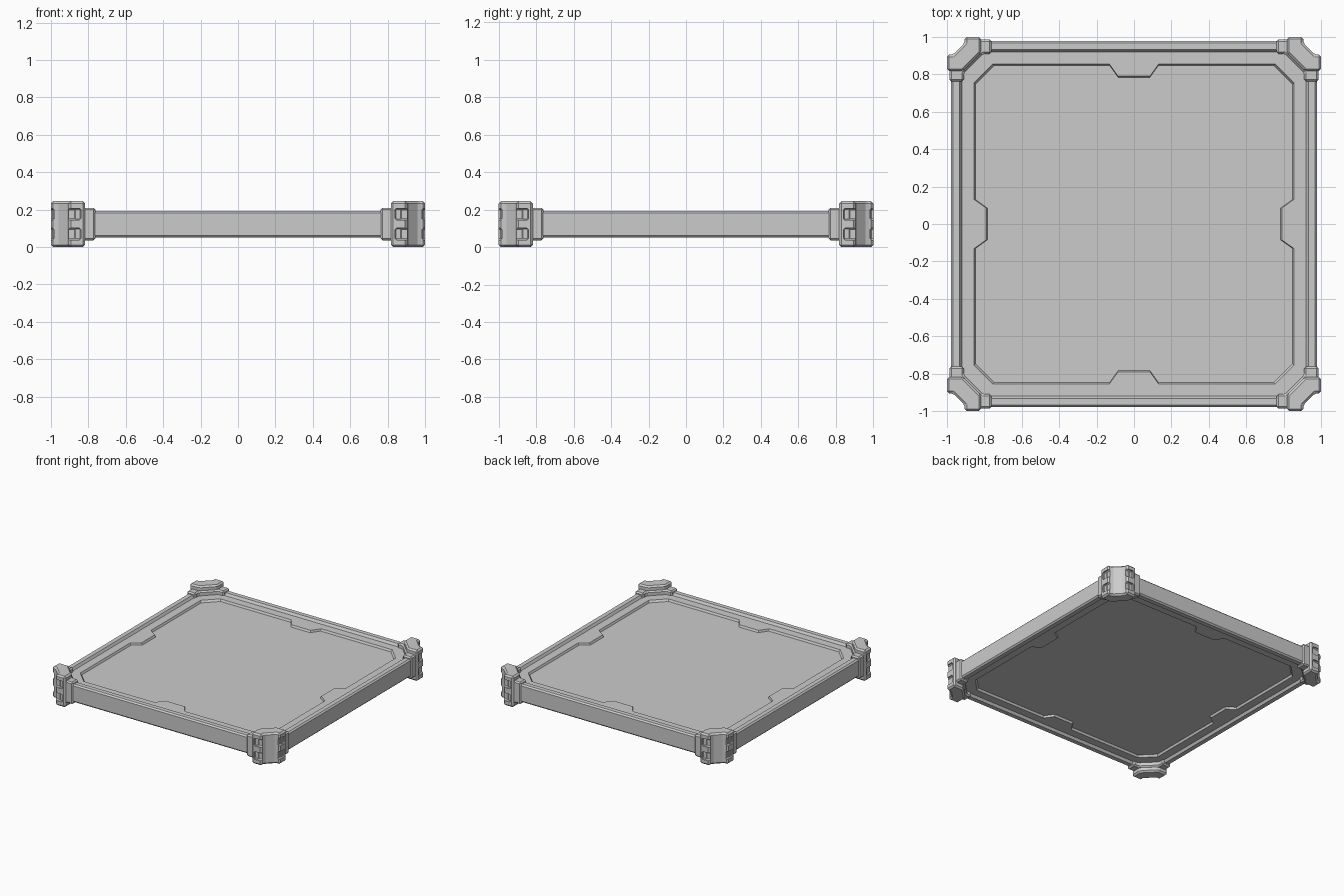
import bpy, bmesh
from mathutils import Vector

if "Cube" in bpy.data.objects:
    bpy.data.objects.remove(bpy.data.objects["Cube"])

MID = 0.1225  # mid height; everything is symmetric above and below it


def make_object(name, bm):
    bmesh.ops.remove_doubles(bm, verts=bm.verts, dist=1e-5)
    bmesh.ops.recalc_face_normals(bm, faces=bm.faces)
    me = bpy.data.meshes.new(name)
    bm.to_mesh(me)
    bm.free()
    ob = bpy.data.objects.new(name, me)
    bpy.context.collection.objects.link(ob)
    return ob


def four(points):
    """Repeat the points of one side around all four sides."""
    out = []
    for _ in range(4):
        out += points
        points = [(-y, x) for x, y in points]
    return out


def loft(name, loops, closed):
    """Skin between loops of (x, y, z); closed joins last to first, else caps."""
    bm = bmesh.new()
    rows = [[bm.verts.new(p) for p in loop] for loop in loops]
    n = len(rows[0])
    pairs = list(zip(rows, rows[1:])) + ([(rows[-1], rows[0])] if closed else [])
    for a, b in pairs:
        for i in range(n):
            j = (i + 1) % n
            bm.faces.new((a[i], a[j], b[j], b[i]))
    if not closed:
        bm.faces.new(rows[0])
        bm.faces.new(rows[-1])
    return make_object(name, bm)


def at(outline, z):
    return [(x, y, z) for x, y in outline]


def prism(name, outline, half):
    return loft(name, [at(outline, MID - half), at(outline, MID + half)], False)


def bevel(ob, width):
    m = ob.modifiers.new("bevel", 'BEVEL')
    m.width = width
    m.segments = 1
    m.limit_method = 'ANGLE'


def mirror_corners(ob):
    m = ob.modifiers.new("mirror", 'MIRROR')
    m.use_axis = (True, True, False)


# Outer rail: bevelled profile (radius, height from middle) run round the square
upper = [(0.978, 0.06), (0.967, 0.071), (0.932, 0.071), (0.92, 0.052)]
profile = upper + [(r, -z) for r, z in reversed(upper)]
loft("outer_rail", [at(four([(r, -0.85), (r, 0.85)]), MID + z)
                    for r, z in profile], True)

# Flat centre panel
prism("centre_panel", four([(0.93, -0.85), (0.93, 0.85)]), 0.036)

# Stepped ledge with a tapered tab in the middle of each side
inner = four([(0.856, -0.755), (0.856, -0.132), (0.79, -0.085),
              (0.79, 0.085), (0.856, 0.132), (0.856, 0.755)])
foot = [(x * 0.99, y * 0.99) for x, y in inner]
outer = four([(0.925, y) for y in (-0.85, -0.132, -0.085, 0.085, 0.132, 0.85)])
loft("tabbed_ledge", [at(outer, MID + 0.052), at(inner, MID + 0.052),
                      at(foot, MID + 0.035), at(foot, MID - 0.035),
                      at(inner, MID - 0.052), at(outer, MID - 0.052)], True)


def symmetric(half):
    """Complete an outline across the corner diagonal."""
    return half + [(y, x) for x, y in reversed(half)]


# Collars that clamp the rail ends beside each corner
collar = prism("rail_collar", symmetric([(0.93, 0.9), (0.986, 0.88), (0.986, 0.762),
                                         (0.91, 0.762), (0.91, 0.807)]), 0.087)
bevel(collar, 0.01)
mirror_corners(collar)

# Corner brackets: chevron block
bracket = prism("corner_bracket", symmetric([(0.968, 0.905), (1.0, 0.905), (1.0, 0.818),
                                             (0.914, 0.818)]), MID)
bevel(bracket, 0.012)

# Two slots sunk in each outer face, open toward the corner
bm = bmesh.new()
for s in (-1, 1):
    for swap in (False, True):
        c, d = Vector((0.890, 1.0, MID + s * 0.053)), Vector((0.100, 0.034, 0.062))
        if swap:
            c, d = c.yxz, d.yxz
        for v in bmesh.ops.create_cube(bm, size=1)["verts"]:
            v.co = c + v.co * d
cutter = make_object("slot_cutter", bm)
bevel(cutter, 0.008)
cutter.hide_render = True
m = bracket.modifiers.new("slots", 'BOOLEAN')
m.operation = 'DIFFERENCE'
m.solver = 'EXACT'
m.object = cutter

# Bake the slots, drop the cutter, then repeat on all corners
bpy.context.view_layer.update()
baked = bpy.data.meshes.new_from_object(
    bracket.evaluated_get(bpy.context.evaluated_depsgraph_get()))
bracket.modifiers.clear()
bracket.data = baked
bpy.data.objects.remove(cutter)
mirror_corners(bracket)
